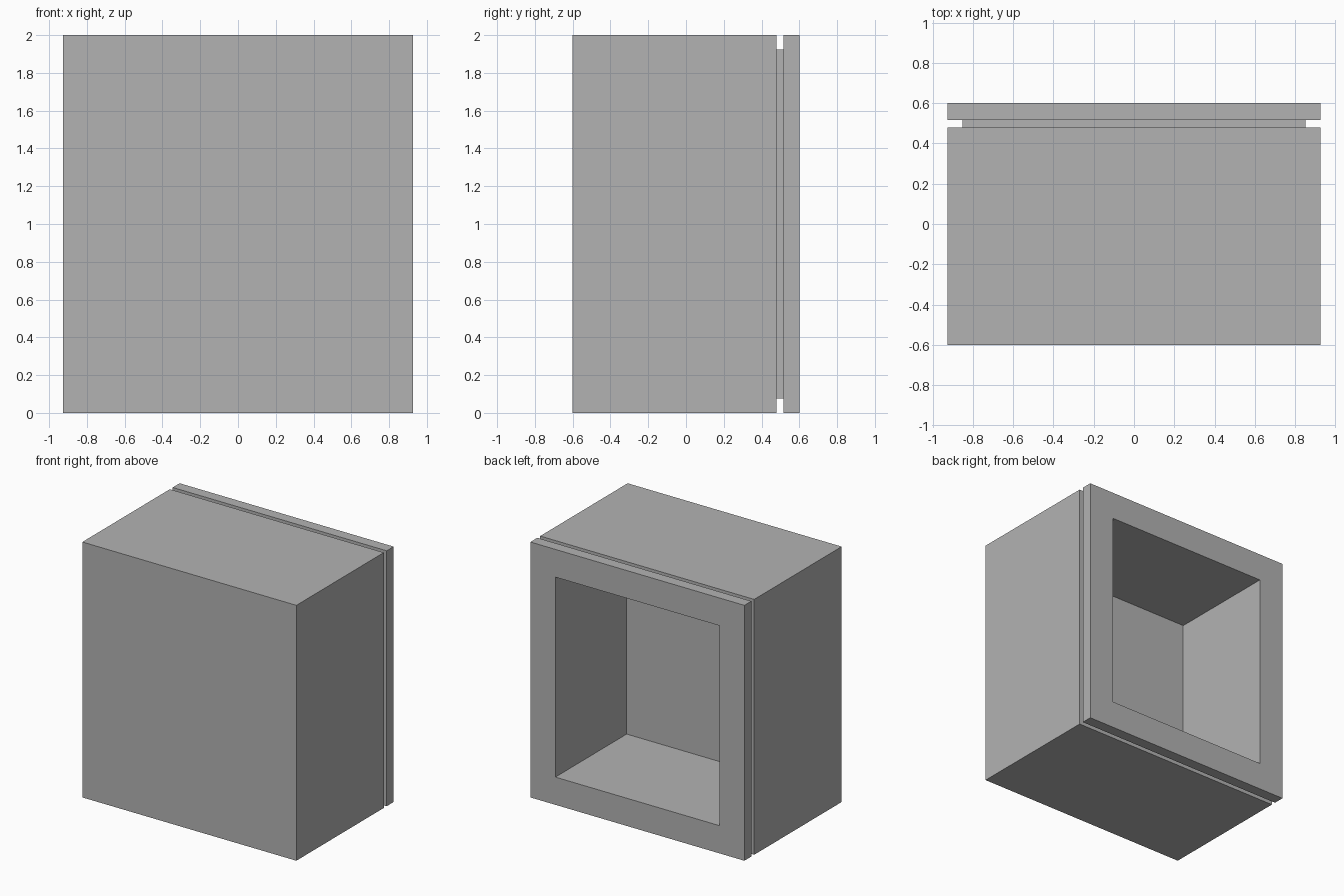
import bpy
import bmesh

cube = bpy.data.objects.get("Cube")
if cube:
    bpy.data.objects.remove(cube, do_unlink=True)

HALF_WIDTH, HEIGHT = 0.927, 2.0
FRONT, BACK = -0.602, 0.602
GROOVE_FRONT, GROOVE_BACK = 0.48, 0.516
GROOVE_INSET, WALL = 0.075, 0.217
CAVITY_FLOOR = -0.28

# One plain grey finish
grey = bpy.data.materials.new("plain_grey")
grey.use_nodes = True
colour = (0.45, 0.45, 0.45, 1.0)
grey.diffuse_color = colour
grey.node_tree.nodes["Principled BSDF"].inputs["Base Color"].default_value = colour


def ring(bm, inset, y):
    """Rectangular loop of vertices, inset from the outer outline."""
    w, low, high = HALF_WIDTH - inset, inset, HEIGHT - inset
    corners = ((-w, low), (w, low), (w, high), (-w, high))
    return [bm.verts.new((x, y, z)) for x, z in corners]


# Hollow box: closed front, groove, rear frame, recessed cavity
steps = [
    (0, FRONT),
    (0, GROOVE_FRONT),
    (GROOVE_INSET, GROOVE_FRONT),
    (GROOVE_INSET, GROOVE_BACK),
    (0, GROOVE_BACK),
    (0, BACK),
    (WALL, BACK),
    (WALL, CAVITY_FLOOR),
]
bm = bmesh.new()
rings = [ring(bm, inset, y) for inset, y in steps]
for a, b in zip(rings, rings[1:]):
    for i in range(4):
        j = (i + 1) % 4
        bm.faces.new((a[i], a[j], b[j], b[i]))
bm.faces.new(rings[0])
bm.faces.new(rings[-1])
bmesh.ops.recalc_face_normals(bm, faces=bm.faces)

mesh = bpy.data.meshes.new("grooved_box")
bm.to_mesh(mesh)
bm.free()
mesh.materials.append(grey)
box = bpy.data.objects.new("grooved_box", mesh)
bpy.context.collection.objects.link(box)
